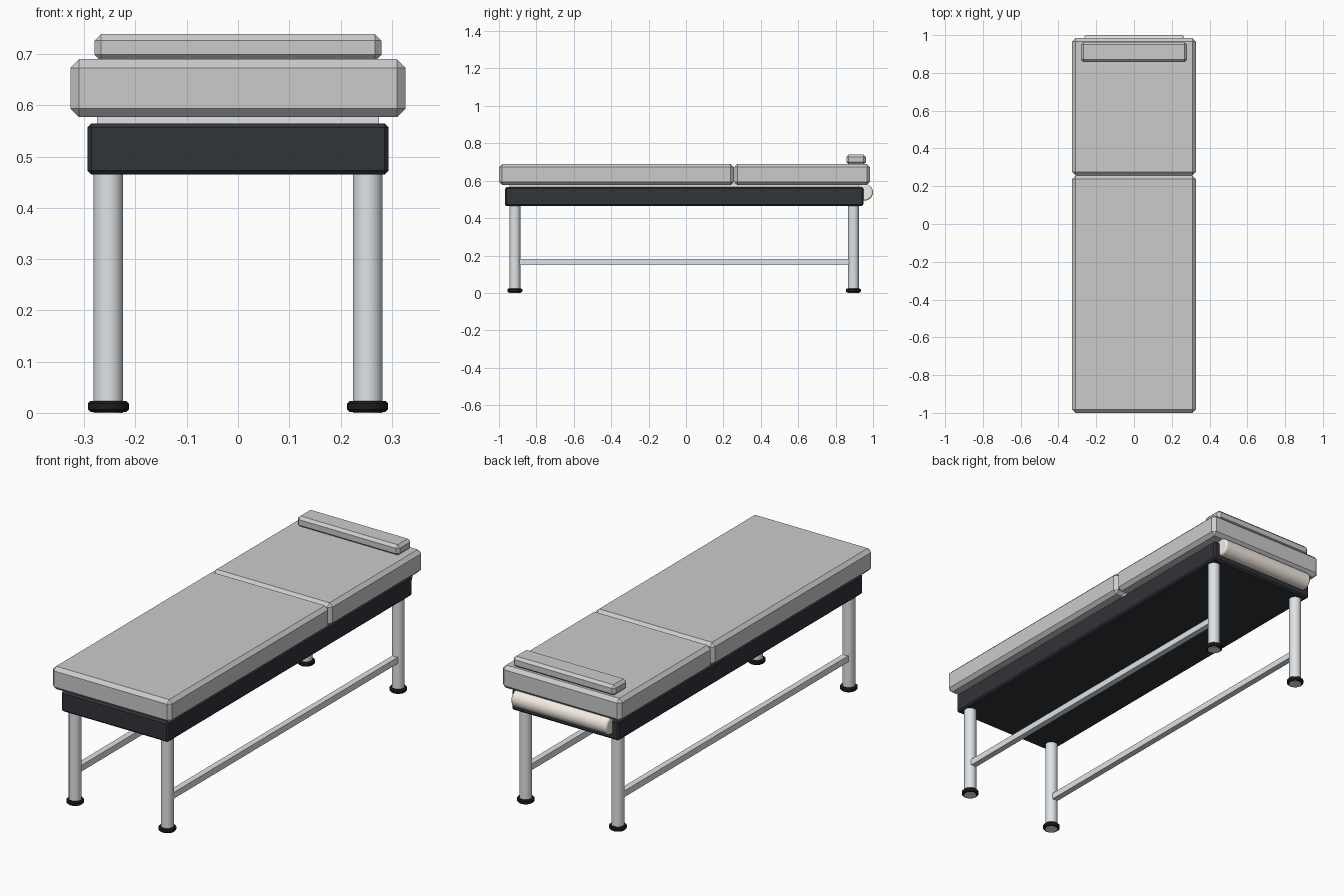
import bpy, math

if "Cube" in bpy.data.objects:
    bpy.data.objects.remove(bpy.data.objects["Cube"])


def material(name, rgb):
    m = bpy.data.materials.new(name)
    m.diffuse_color = (*rgb, 1)
    m.use_nodes = True
    m.node_tree.nodes["Principled BSDF"].inputs["Base Color"].default_value = m.diffuse_color
    return m


METAL = material("brushed_metal", (0.74, 0.77, 0.79))
DARK = material("dark_frame", (0.03, 0.033, 0.04))
RUBBER = material("black_rubber", (0.012, 0.012, 0.012))
PAPER = material("paper", (0.9, 0.84, 0.76))


def finish(name, mat, bevel, segments):
    ob = bpy.context.object
    ob.name = name
    if mat:
        ob.data.materials.append(mat)
    if bevel:
        mod = ob.modifiers.new("bevel", "BEVEL")
        mod.width, mod.segments, mod.limit_method = bevel, segments, "ANGLE"
    return ob


def box(name, x, y, z, mat=None, bevel=0, segments=1):
    """Box given as (min, max) ranges."""
    ranges = (x, y, z)
    bpy.ops.mesh.primitive_cube_add(size=1, location=[(a + b) / 2 for a, b in ranges])
    bpy.context.object.scale = [b - a for a, b in ranges]
    bpy.ops.object.transform_apply(location=False, rotation=False, scale=True)
    return finish(name, mat, bevel, segments)


def cylinder(name, radius, depth, loc, mat, bevel=0, segments=1, rot=(0, 0, 0)):
    bpy.ops.mesh.primitive_cylinder_add(vertices=32, radius=radius, depth=depth,
                                        location=loc, rotation=rot)
    bpy.ops.object.shade_smooth_by_angle(angle=math.radians(35))
    return finish(name, mat, bevel, segments)


# Padded top: long body section, backrest section and pillow
box("body_cushion", (-0.327, 0.327), (-1.0, 0.256), (0.577, 0.69), bevel=0.017)
box("backrest_cushion", (-0.327, 0.327), (0.258, 0.984), (0.577, 0.69), bevel=0.017)
box("pillow", (-0.28, 0.28), (0.857, 0.963), (0.686, 0.739), bevel=0.013)

# Support plate and frame
box("support_plate", (-0.275, 0.275), (-0.945, 0.925), (0.555, 0.585), METAL)
box("frame", (-0.294, 0.294), (-0.969, 0.949), (0.465, 0.565), DARK, bevel=0.008)

# Paper roll at the head end
cylinder("paper_roll", 0.044, 0.524, (0, 0.956, 0.538), PAPER, bevel=0.008,
         segments=2, rot=(0, math.pi / 2, 0))

# Legs, feet and side rails
for side, sx in (("left", -1), ("right", 1)):
    x = 0.253 * sx
    for end, y in (("front", -0.915), ("back", 0.895)):
        cylinder(f"{end}_{side}_leg", 0.029, 0.48, (x, y, 0.24), METAL)
        cylinder(f"{end}_{side}_foot", 0.04, 0.021, (x, y, 0.0125), RUBBER, bevel=0.005)
    box(f"{side}_rail", (x - 0.015, x + 0.015), (-0.895, 0.875), (0.15, 0.181), METAL)
